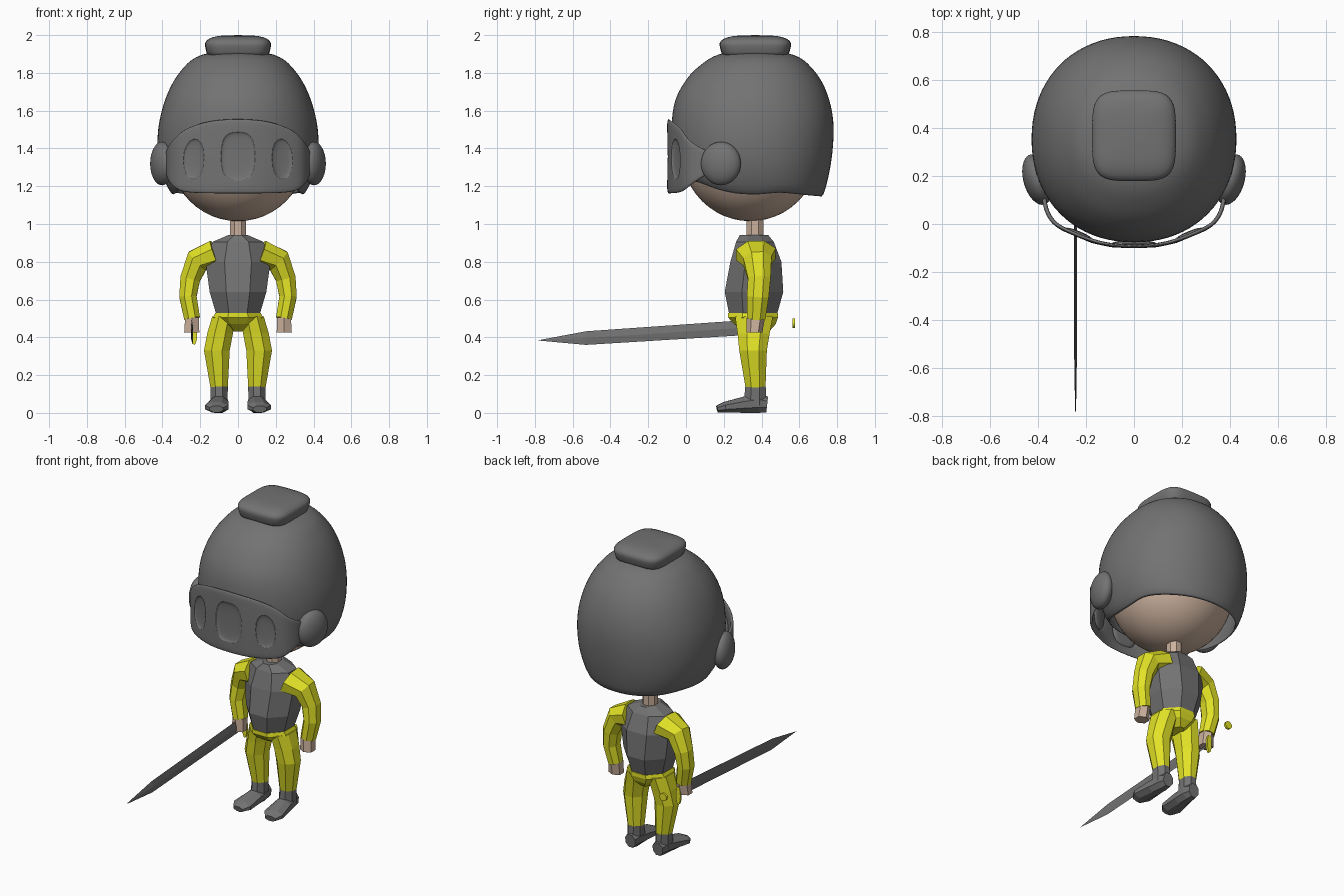
import bpy, bmesh, math
from mathutils import Vector

cube = bpy.data.objects.get("Cube")
if cube:
    bpy.data.objects.remove(cube, do_unlink=True)


def material(name, r, g, b):
    m = bpy.data.materials.new(name)
    m.use_nodes = True
    m.diffuse_color = (r, g, b, 1)
    m.node_tree.nodes["Principled BSDF"].inputs["Base Color"].default_value = (r, g, b, 1)
    return m


GREY = material("steel grey", 0.17, 0.17, 0.17)
YELLOW = material("cloth yellow", 0.76, 0.76, 0.02)
SKIN = material("skin", 0.6, 0.44, 0.34)


def finish(name, bm, mat, smooth=False, recalc=True):
    if recalc:
        bmesh.ops.recalc_face_normals(bm, faces=bm.faces)
    mesh = bpy.data.meshes.new(name)
    for f in bm.faces:
        f.smooth = smooth
    bm.to_mesh(mesh)
    bm.free()
    mesh.materials.append(mat)
    ob = bpy.data.objects.new(name, mesh)
    bpy.context.scene.collection.objects.link(ob)
    return ob


def soften(ob, thickness=0, levels=2):
    if thickness:
        s = ob.modifiers.new("shell", "SOLIDIFY")
        s.thickness, s.offset = thickness, -1
    sub = ob.modifiers.new("smooth", "SUBSURF")
    sub.levels = sub.render_levels = levels


def skin_rings(rings, caps=(True, True)):
    """Join equal-length rings of points into a tube."""
    bm = bmesh.new()
    vs = [[bm.verts.new(p) for p in ring] for ring in rings]
    n = len(vs[0])
    for lo, hi in zip(vs, vs[1:]):
        for i in range(n):
            j = (i + 1) % n
            bm.faces.new((lo[i], lo[j], hi[j], hi[i]))
    for use, ring in zip(caps, (vs[0], vs[-1])):
        if use:
            bm.faces.new(ring)
    return bm


def loft(name, rows, mat, sides=8, level=True, side=1):
    """Faceted tube; rows are (x, y, z, half width, half depth)."""
    pts = [Vector((side * r[0], r[1], r[2])) for r in rows]
    rings = []
    for k, (p, r) in enumerate(zip(pts, rows)):
        n = Vector((0, 0, 1))
        if not level:
            n = (pts[min(k + 1, len(pts) - 1)] - pts[max(k - 1, 0)]).normalized()
        v = Vector((0, 0, 1)) if abs(n.y) > 0.8 else Vector((0, 1, 0))
        u = v.cross(n).normalized()
        v = n.cross(u)
        grow = 1 / math.cos(math.pi / sides)
        rings.append([p + grow * (u * r[3] * math.cos(a) + v * r[4] * math.sin(a))
                      for a in (math.tau * (i + 0.5) / sides for i in range(sides))])
    return finish(name, skin_rings(rings), mat)


def ball(name, centre, scale, mat, turn=0):
    bm = bmesh.new()
    bmesh.ops.create_uvsphere(bm, u_segments=40, v_segments=24, radius=1)
    ob = finish(name, bm, mat, True)
    ob.location, ob.scale, ob.rotation_euler[2] = centre, scale, turn
    return ob


def squircle(a, power):
    c, s = math.cos(a), math.sin(a)
    return (math.copysign(abs(c) ** (2 / power), c), math.copysign(abs(s) ** (2 / power), s))


def lookup(table, z):
    z = min(max(z, table[0][0]), table[-1][0])
    for a, b in zip(table, table[1:]):
        if z <= b[0]:
            t = (z - a[0]) / (b[0] - a[0])
            return [p + (q - p) * t for p, q in zip(a[1:], b[1:])]


# Helmet shell: height, half width, front y, back y
shape = [(1.13, .34, .03, .725), (1.2, .385, -.01, .745), (1.3, .42, -.055, .768),
         (1.4, .43, -.075, .78), (1.5, .427, -.08, .785), (1.6, .407, -.075, .777),
         (1.7, .375, -.045, .75), (1.8, .317, .025, .695), (1.87, .25, .11, .625),
         (1.91, .17, .19, .55), (1.92, .05, .31, .42)]
# Height of the lower rim along y
rim = [(-.1, 1.23), (0, 1.225), (.07, 1.215), (.14, 1.18), (.22, 1.155), (.35, 1.145),
       (.5, 1.16), (.65, 1.145), (.8, 1.135)]
rings = []
for k in range(14):
    t = math.sin(math.pi / 2 * k / 13)
    ring = []
    for i in range(40):
        cx, cy = squircle(math.tau * i / 40, 2.15)
        low = lookup(rim, .365 + .37 * cy)[0]
        z = low + (1.92 - low) * t
        w, front, back = lookup(shape, z)
        ring.append((w * cx, (front + back) / 2 + (back - front) / 2 * cy, z))
    rings.append(ring)
helmet = finish("helmet_shell", skin_rings(rings, (False, True)), GREY, True)
soften(helmet, 0.02, 1)

# Raised cap on the helmet
cap_rows = [(1.87, .165), (1.915, .167), (1.945, .178), (1.97, .174), (1.99, .14), (2.0, .08)]
rings = [[(r * x, .367 + r * 1.08 * y, z)
          for x, y in (squircle(math.tau * i / 32, 4) for i in range(32))] for z, r in cap_rows]
soften(finish("helmet_cap", skin_rings(rings), GREY, True), 0, 1)

# Visor: x, y, top, bottom for half of the band, mirrored
half = [(.095, -.097, 1.555, 1.16), (.175, -.08, 1.545, 1.16), (.295, -.03, 1.505, 1.165),
        (.345, .0, 1.45, 1.19), (.378, .06, 1.41, 1.235), (.385, .13, 1.38, 1.27)]
columns = [(-x, y, a, b) for x, y, a, b in reversed(half)] + [(0, -.102, 1.56, 1.16)] + half
bm = bmesh.new()
grid = [[bm.verts.new((x, y, lo + (hi - lo) * v)) for v in (0, .18, .82, 1)]
        for x, y, hi, lo in columns]
windows = []
for i in range(len(grid) - 1):
    for j in range(3):
        f = bm.faces.new((grid[i][j], grid[i + 1][j], grid[i + 1][j + 1], grid[i][j + 1]))
        if j == 1 and i in (3, 5, 6, 8):
            windows.append(f)
# Sunken window panels
bmesh.ops.inset_region(bm, faces=windows, thickness=0.008, depth=0)
bmesh.ops.inset_region(bm, faces=windows, thickness=0.008, depth=-0.014)
soften(finish("visor", bm, GREY, True, recalc=False), 0.018)

# Head, neck and trunk
ball("head", (0, .34, 1.375), (.36, .36, .36), SKIN)
loft("neck", [(0, .365, .92, .042, .045), (0, .365, 1.05, .042, .045)], SKIN)
loft("torso", [(0, .355, .515, .113, .125), (0, .36, .64, .15, .155), (0, .37, .8, .172, .135),
               (0, .365, .905, .135, .1), (0, .36, .942, .05, .075)], GREY)
loft("pelvis", [(0, .38, .43, .035, .06), (0, .365, .47, .1, .11),
                (0, .355, .505, .132, .132), (0, .355, .53, .12, .132)], YELLOW)

# Paired parts
for side, word in ((1, "left"), (-1, "right")):
    ball(word + "_ear_disc", (side * .402, .185, 1.32), (.058, .108, .115), GREY, -side * .27)
    loft(word + "_arm", [(.12, .37, .84, .075, .105), (.215, .378, .805, .066, .075),
                         (.253, .388, .71, .053, .06), (.265, .38, .615, .046, .058),
                         (.243, .372, .5, .042, .048)], YELLOW, 8, False, side)
    loft(word + "_hand", [(.243, .37, .505, .037, .042), (.245, .362, .425, .04, .036)],
         SKIN, 6, True, side)
    loft(word + "_leg", [(.075, .36, .51, .062, .1), (.095, .358, .42, .068, .085),
                         (.112, .355, .33, .068, .073), (.1, .368, .135, .046, .053)],
         YELLOW, 8, True, side)
    loft(word + "_ankle", [(.1, .365, .04, .045, .06), (.1, .368, .14, .046, .054)],
         GREY, 8, True, side)
    loft(word + "_shoe", [(.115, .165, .02, .035, .018), (.112, .205, .03, .062, .028),
                          (.103, .31, .043, .052, .043), (.098, .385, .05, .045, .05),
                          (.098, .43, .045, .035, .042)], GREY, 8, False, side)

# Sword: diamond blade, guard and pommel
blade = []
for y, z, w, h in ((.4, .457, .006, .04), (-.53, .396, .006, .036), (-.78, .384, .0005, .001)):
    blade.append([(-.243 - w, y, z), (-.245, y, z + h), (-.243 + w, y, z), (-.241, y, z - h)])
finish("sword_blade", skin_rings(blade), GREY)
for name, x, y, z, w, h in (("sword_guard", -.232, .405, .42, .016, .06),
                            ("sword_pommel", -.24, .571, .475, .025, .025)):
    rings = [[(x + w * math.cos(a), y + d, z + h * math.sin(a))
              for a in (math.tau * i / 12 for i in range(12))] for d in (-.007, .007)]
    finish(name, skin_rings(rings), YELLOW)
